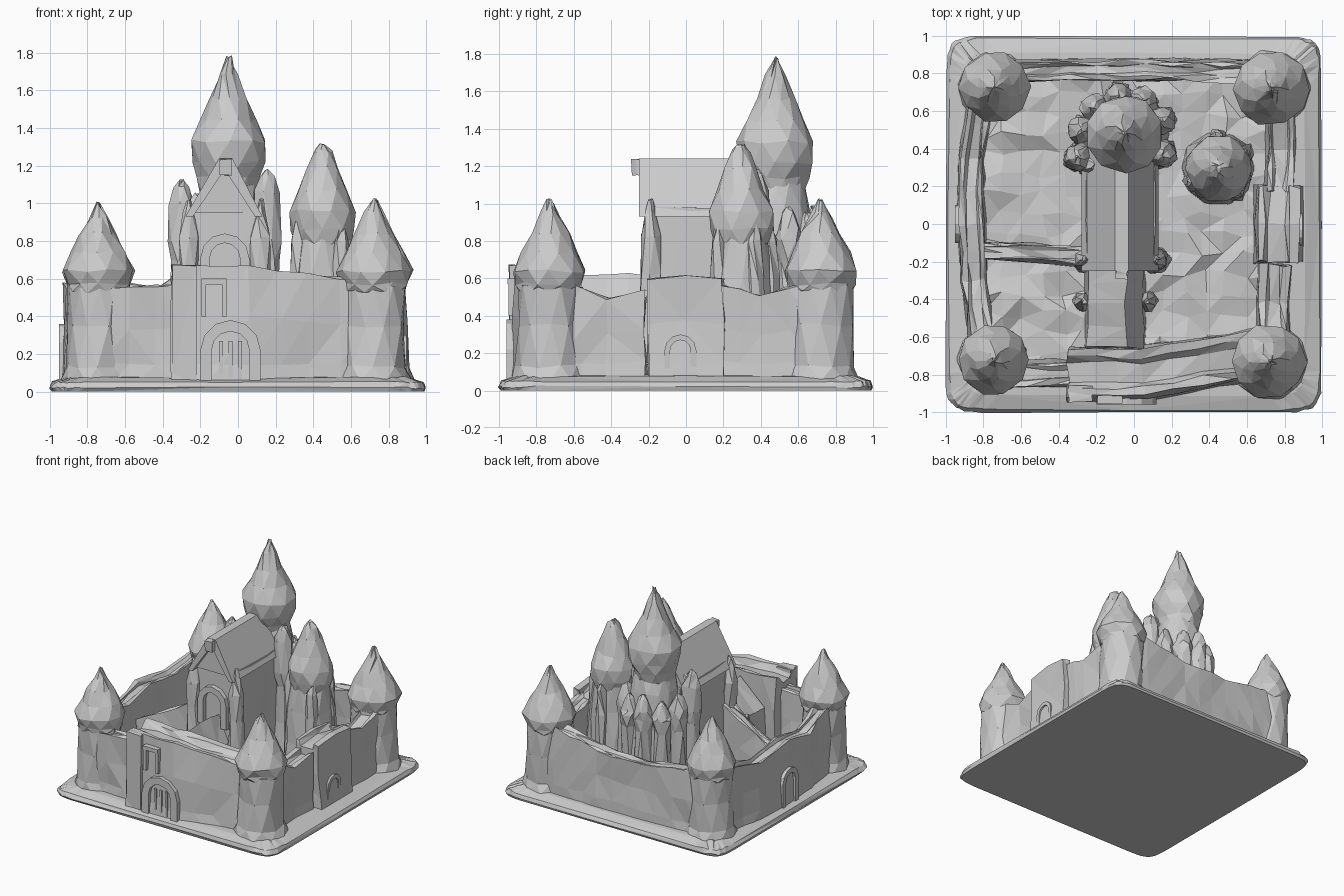
import bpy, bmesh, math, random
from mathutils import Vector, Matrix

random.seed(7)
old = bpy.data.objects.get("Cube")
if old:
    bpy.data.objects.remove(old)

stone = bpy.data.materials.new("pale_grey_stone")
stone.use_nodes = True
GREY = (0.6, 0.6, 0.6, 1)
stone.diffuse_color = GREY
stone.node_tree.nodes["Principled BSDF"].inputs["Base Color"].default_value = GREY


def finish(bm, name, rough=0.0, matrix=Matrix()):
    """Roughen, triangulate and link one flat-shaded part."""
    for v in bm.verts:
        if v.co.z > 0.01:
            v.co += Vector(random.uniform(-rough, rough) for _ in range(3))
    bmesh.ops.recalc_face_normals(bm, faces=bm.faces)
    bmesh.ops.triangulate(bm, faces=bm.faces)
    bm.transform(matrix)
    mesh = bpy.data.meshes.new(name)
    bm.to_mesh(mesh)
    bm.free()
    mesh.materials.append(stone)
    ob = bpy.data.objects.new(name, mesh)
    bpy.context.collection.objects.link(ob)


def skin(bm, loops):
    """Bridge successive vertex loops and cap both ends."""
    n = len(loops[0])
    for a, b in zip(loops, loops[1:]):
        for i in range(n):
            j = (i + 1) % n
            bm.faces.new((a[i], a[j], b[j], b[i]))
    bm.faces.new(loops[0])
    bm.faces.new(loops[-1])


def loft(name, x, y, profile, sides=10, power=1.0, rough=0.01):
    """Stack of rings (radius, height); a low power squares them off."""
    bm = bmesh.new()
    loops = []
    for k, (r, z) in enumerate(profile):
        ring = []
        for i in range(sides):
            a = math.tau * (i + 0.5 * (k % 2) * (power == 1)) / sides
            c, s = math.cos(a), math.sin(a)
            ring.append(bm.verts.new((
                x + r * math.copysign(abs(c) ** power, c),
                y + r * math.copysign(abs(s) ** power, s), z)))
        loops.append(ring)
    skin(bm, loops)
    finish(bm, name, rough)


def wall(name, path, rough=0.012):
    """Wall along (x, y, height, thickness) points, with a sunken walkway."""
    pts = []
    for a, b in zip(path, path[1:]):
        a, b = Vector(a), Vector(b)
        steps = max(1, round((b - a).length / 0.15))
        pts += [a.lerp(b, i / steps) for i in range(steps)]
    pts.append(Vector(path[-1]))
    bm = bmesh.new()
    loops = []
    for i, p in enumerate(pts):
        d = pts[min(i + 1, len(pts) - 1)] - pts[max(i - 1, 0)]
        side = Vector((-d[1], d[0])).normalized()
        h, t = p[2], p[3]
        half = [(0.62, 0.0), (0.53, 0.15), (0.5, h * 0.6), (0.48, h),
                (0.3, h), (0.2, h - 0.18 * t)]
        section = half + [(-o, z) for o, z in reversed(half)]
        loops.append([bm.verts.new((p[0] + side.x * o * t, p[1] + side.y * o * t, z))
                      for o, z in section])
    skin(bm, loops)
    finish(bm, name, rough)


def prism(name, outline, depth, loc=(0, 0, 0), turn=0, rough=0.0, cuts=1):
    """Outline in x-z, extruded along y from 0 to depth."""
    bm = bmesh.new()
    loops = [[bm.verts.new((x, depth * k / cuts, z)) for x, z in outline]
             for k in range(cuts + 1)]
    skin(bm, loops)
    place = Matrix.Translation(loc) @ Matrix.Rotation(math.radians(turn), 4, 'Z')
    finish(bm, name, rough, place)


def block(name, x, y, z, rough=0.01):
    outline = [(x[0], z[0]), (x[1], z[0]), (x[1], z[1]), (x[0], z[1])]
    prism(name, outline, y[1] - y[0], (0, y[0], 0), rough=rough, cuts=3)


def arch(name, w, h, rim, depth, loc, turn=0):
    """Raised arch-shaped frame around a doorway."""
    def curve(r, top):
        arc = [(r * math.cos(math.pi * i / 6), top - r + r * math.sin(math.pi * i / 6))
               for i in range(7)]
        return [(r, 0)] + arc + [(-r, 0)]
    outline = curve(w / 2, h) + curve(w / 2 - rim, h - rim)[::-1]
    prism(name, outline, depth, loc, turn)


# Ground plate and rough courtyard
loft("ground_plate", 0, 0, [(0.99, 0), (1.0, 0.02), (0.985, 0.05), (0.91, 0.075),
                            (0.6, 0.09)], 48, 0.11, 0.006)
bm = bmesh.new()
bmesh.ops.create_grid(bm, x_segments=15, y_segments=15, size=0.8)
bmesh.ops.translate(bm, verts=bm.verts, vec=(0, 0, 0.13))
finish(bm, "courtyard_ground", 0.025)

# Four corner towers with pointed roofs
for label, x, y, s, tip in (("front_right", -0.745, -0.72, 0.96, 1.0),
                            ("front_left", 0.72, -0.73, 1.0, 1.02),
                            ("back_right", -0.74, 0.73, 0.96, 1.0),
                            ("back_left", 0.73, 0.72, 1.02, 1.02)):
    loft(label + "_tower", x, y,
         [(0.21 * s, 0.05), (0.18 * s, 0.13), (0.17 * s, 0.35), (0.17 * s, 0.56)])
    loft(label + "_roof", x, y,
         [(0.165 * s, 0.53), (0.178 * s, 0.57), (0.195 * s, 0.64), (0.15 * s, 0.74),
          (0.1 * s, 0.84), (0.045 * s, tip - 0.07), (0.008, tip)], 10)

# Outer walls
wall("front_wall", [(-0.35, -0.79, 0.67, 0.27), (0.05, -0.79, 0.66, 0.26),
                    (0.35, -0.74, 0.62, 0.25), (0.68, -0.68, 0.58, 0.24)])
wall("front_right_wall", [(-0.72, -0.8, 0.54, 0.12), (-0.3, -0.79, 0.57, 0.13)])
wall("back_wall", [(-0.74, 0.81, 0.6, 0.11), (-0.2, 0.82, 0.51, 0.1),
                   (0.2, 0.82, 0.53, 0.1), (0.72, 0.8, 0.62, 0.12)])
wall("right_wall", [(-0.8, -0.7, 0.62, 0.13), (-0.85, -0.3, 0.52, 0.12),
                    (-0.865, 0.0, 0.57, 0.13), (-0.86, 0.35, 0.52, 0.12),
                    (-0.81, 0.7, 0.61, 0.13)])
wall("left_wall", [(0.75, -0.7, 0.6, 0.16), (0.74, -0.42, 0.49, 0.15),
                   (0.75, -0.22, 0.53, 0.16)])
wall("left_bastion", [(0.765, -0.2, 0.59, 0.23), (0.765, 0.0, 0.61, 0.23),
                      (0.765, 0.2, 0.59, 0.23)])
wall("left_rear_wall", [(0.77, 0.18, 0.57, 0.14), (0.78, 0.4, 0.5, 0.14),
                        (0.77, 0.7, 0.6, 0.15)])
wall("inner_wall", [(-0.82, -0.13, 0.34, 0.09), (-0.55, -0.15, 0.48, 0.09),
                    (-0.25, -0.17, 0.66, 0.1)])

# Gatehouse front: pilaster, arched gate, portcullis bars, framed window
block("gate_pilaster", (-0.345, -0.22), (-0.945, -0.86), (0.05, 0.67), 0.004)
arch("gate_arch", 0.32, 0.32, 0.06, 0.09, (-0.04, -0.96, 0.06))
for i in range(3):
    block("gate_bar", (-0.1 + i * 0.05, -0.08 + i * 0.05), (-0.945, -0.9), (0.06, 0.27), 0)
for side in (-0.195, -0.085):
    block("window_jamb", (side, side + 0.025), (-0.95, -0.9), (0.4, 0.58), 0)
block("window_lintel", (-0.195, -0.06), (-0.955, -0.9), (0.57, 0.6), 0)

# Side doorways in the outer walls
arch("left_doorway", 0.17, 0.24, 0.03, 0.05, (0.895, -0.03, 0.06), 90)
arch("right_doorway", 0.2, 0.3, 0.04, 0.06, (-0.95, 0.0, 0.06), -90)

# Keep hall with a steep gabled roof
CX = -0.07
block("keep_body", (CX - 0.18, CX + 0.18), (-0.2, 0.42), (0.08, 0.98), 0.008)
prism("keep_gable", [(CX - 0.18, 0.95), (CX + 0.18, 0.95), (CX, 1.2)], 0.5,
      (0, -0.21, 0))
prism("keep_roof", [(CX - 0.21, 0.93), (CX - 0.03, 1.24), (CX + 0.04, 1.24),
                    (CX + 0.2, 0.93), (CX + 0.16, 0.93), (CX, 1.18),
                    (CX - 0.17, 0.93)], 0.65, (0, -0.25, 0))
block("gable_finial", (CX - 0.025, CX + 0.035), (-0.29, -0.22), (1.15, 1.235), 0.005)
arch("keep_door", 0.26, 0.32, 0.05, 0.06, (CX, -0.24, 0.52))
for x in (CX - 0.19, CX + 0.19):
    loft("keep_corner_buttress", x, -0.19,
         [(0.08, 0.08), (0.065, 0.3), (0.055, 0.62), (0.055, 0.82), (0.03, 0.95),
          (0.01, 1.02)], 6, rough=0.008)

# Low entrance hall in front of the keep
prism("entrance_hall", [(CX - 0.19, 0.08), (CX + 0.13, 0.08), (CX + 0.12, 0.4),
                        (CX + 0.03, 0.62), (CX - 0.18, 0.42)], 0.46,
      (0, -0.66, 0), rough=0.012, cuts=4)
for x in (CX - 0.2, CX + 0.14):
    loft("hall_buttress", x, -0.41, [(0.06, 0.08), (0.05, 0.3), (0.015, 0.45)], 6)

# Great tower, its onion spire, and the ring of buttress turrets
TX, TY = -0.05, 0.48
loft("great_tower", TX, TY, [(0.24, 0.08), (0.22, 0.4), (0.2, 0.75), (0.18, 0.98),
                             (0.15, 1.1)], 12)
loft("great_spire", TX, TY, [(0.14, 1.02), (0.17, 1.14), (0.195, 1.22), (0.208, 1.33),
                             (0.15, 1.45), (0.1, 1.56), (0.055, 1.68),
                             (0.008, 1.78)], 10)
for angle, reach, top in ((-28, 0.23, 1.18), (20, 0.21, 0.98), (60, 0.2, 0.95),
                          (100, 0.2, 0.98), (140, 0.21, 0.94), (175, 0.23, 0.98),
                          (207, 0.28, 1.12), (225, 0.24, 1.05)):
    a = math.radians(angle)
    loft("buttress_turret", TX + reach * math.cos(a), TY + reach * math.sin(a),
         [(0.08, 0.08), (0.068, 0.4), (0.064, 0.7), (0.078, 0.8), (0.07, top - 0.12),
          (0.035, top - 0.03), (0.01, top)], 7)

# Free-standing round tower with a blunt cone roof
RX, RY = 0.45, 0.295
loft("round_tower", RX, RY, [(0.2, 0.08), (0.18, 0.35), (0.165, 0.62),
                             (0.15, 0.85)], 10)
loft("round_tower_roof", RX, RY, [(0.14, 0.78), (0.17, 0.86), (0.175, 0.96),
                                  (0.13, 1.07), (0.085, 1.19), (0.045, 1.28),
                                  (0.02, 1.31)], 10)
for a in (0.5, 1.6, 3.6, 5.4):
    loft("round_tower_rib", RX + 0.15 * math.cos(a), RY + 0.15 * math.sin(a),
         [(0.06, 0.08), (0.05, 0.6), (0.04, 0.8), (0.015, 0.9)], 6)
